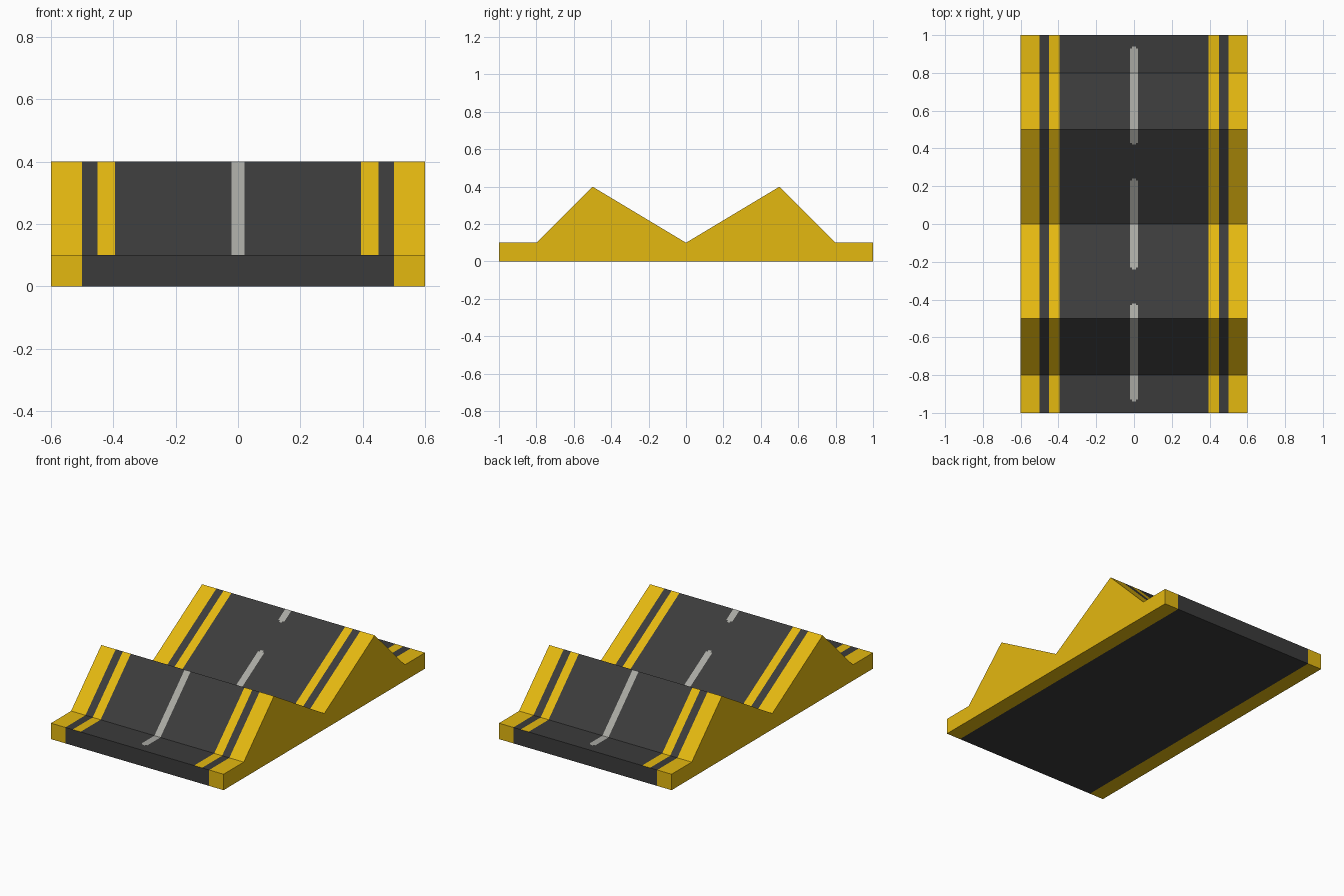
import bpy, bmesh

if "Cube" in bpy.data.objects:
    bpy.data.objects.remove(bpy.data.objects["Cube"])


def material(name, rgb):
    lin = [c / 12.92 if c <= 0.04045 else ((c + 0.055) / 1.055) ** 2.4
           for c in (v / 255 for v in rgb)]
    m = bpy.data.materials.new(name)
    m.diffuse_color = (*lin, 1)
    m.use_nodes = True
    m.node_tree.nodes["Principled BSDF"].inputs["Base Color"].default_value = m.diffuse_color
    return m


mats = [material("asphalt grey", (59, 59, 59)),
        material("safety yellow", (228, 184, 16)),
        material("lane paint", (168, 168, 162))]

# Side profile of the double hump, as (y, z)
PROFILE = [(-1, .1), (-.8, .1), (-.5, .4), (0, .1), (.5, .4), (.8, .1), (1, .1)]
# Centre line dashes, as (start y, end y)
DASHES = [(-.94, -.42), (-.24, .24), (.42, .94)]


def height(y):
    for (y0, z0), (y1, z1) in zip(PROFILE, PROFILE[1:]):
        if y <= y1:
            return z0 + (z1 - z0) * (y - y0) / (y1 - y0)
    return PROFILE[-1][1]


# Cut lines across the road, mirrored, and along it
half = [.01, .021, .395, .45, .5, .6]
xs = [-x for x in reversed(half)] + half
ys = sorted({p[0] for p in PROFILE}
            | {v for a, b in DASHES for v in (a, a + .01, b - .01, b)})


def top_colour(x, y):
    x = abs(x)
    if x > .5 or .395 < x < .45:
        return 1
    for a, b in DASHES:
        # dash ends step in to look rounded
        inset = 0 if x < .01 else .01
        if x < .021 and a + inset < y < b - inset:
            return 2
    return 0


bm = bmesh.new()
top = [[bm.verts.new((x, y, height(y))) for y in ys] for x in xs]
base = [[bm.verts.new((x, y, 0)) for y in ys] for x in xs]


def face(verts, colour):
    bm.faces.new(verts).material_index = colour


# Road surface and underside
for i in range(len(xs) - 1):
    x = (xs[i] + xs[i + 1]) / 2
    edge = 1 if abs(x) > .5 else 0
    for j in range(len(ys) - 1):
        y = (ys[j] + ys[j + 1]) / 2
        face([top[i][j], top[i + 1][j], top[i + 1][j + 1], top[i][j + 1]], top_colour(x, y))
        face([base[i][j], base[i][j + 1], base[i + 1][j + 1], base[i + 1][j]], edge)
    # Front and back ends
    for j in (0, -1):
        face([base[i][j], base[i + 1][j], top[i + 1][j], top[i][j]], edge)

# Yellow side walls
for i in (0, -1):
    for j in range(len(ys) - 1):
        face([base[i][j], base[i][j + 1], top[i][j + 1], top[i][j]], 1)

bmesh.ops.recalc_face_normals(bm, faces=bm.faces)
mesh = bpy.data.meshes.new("double_hump_road")
bm.to_mesh(mesh)
bm.free()
for m in mats:
    mesh.materials.append(m)
bpy.context.collection.objects.link(bpy.data.objects.new("double_hump_road", mesh))
